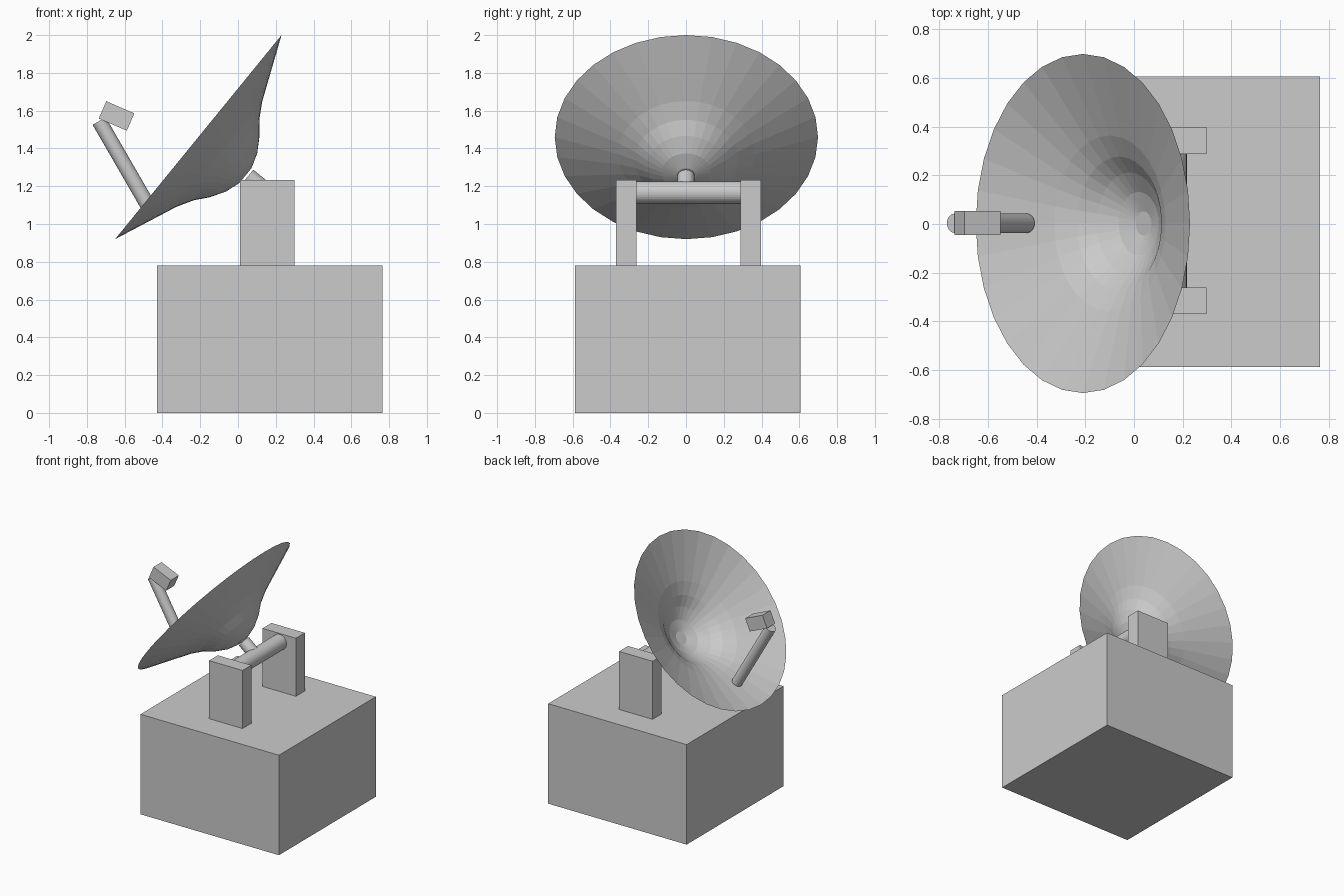
import bpy, bmesh, math
from mathutils import Vector, Matrix

if "Cube" in bpy.data.objects:
    bpy.data.objects.remove(bpy.data.objects["Cube"], do_unlink=True)

# Single grey material
grey = bpy.data.materials.new("light grey")
grey.use_nodes = True
grey.diffuse_color = (0.6, 0.6, 0.6, 1)
grey.node_tree.nodes["Principled BSDF"].inputs["Base Color"].default_value = (0.6, 0.6, 0.6, 1)


def add_object(name, bm):
    mesh = bpy.data.meshes.new(name)
    bm.to_mesh(mesh)
    bm.free()
    mesh.materials.append(grey)
    obj = bpy.data.objects.new(name, mesh)
    bpy.context.collection.objects.link(obj)
    return obj


def box(name, low, high):
    low, high = Vector(low), Vector(high)
    bm = bmesh.new()
    bmesh.ops.create_cube(bm, size=1)
    bmesh.ops.scale(bm, vec=high - low, verts=bm.verts)
    obj = add_object(name, bm)
    obj.location = (low + high) / 2
    return obj


def rod(name, start, end, radius, sides=32):
    start, end = Vector(start), Vector(end)
    bm = bmesh.new()
    bmesh.ops.create_cone(bm, cap_ends=True, segments=sides, radius1=radius,
                          radius2=radius, depth=(end - start).length)
    obj = add_object(name, bm)
    obj.rotation_euler = (end - start).to_track_quat('Z', 'Y').to_euler()
    obj.location = (start + end) / 2
    return obj


# Base block and the two uprights
box("base", (-0.43, -0.588, 0), (0.765, 0.606, 0.78))
box("right_post", (0.01, -0.37, 0.78), (0.298, -0.262, 1.233))
box("left_post", (0.01, 0.288, 0.78), (0.298, 0.398, 1.233))

# Axle and the strut that carries the dish
rod("axle", (0.157, -0.265, 1.166), (0.157, 0.29, 1.166), 0.06)
rod("dish_strut", (0.157, 0, 1.166), (0.052, 0, 1.252), 0.046)

# Dish: profile of radius and depth behind the rim, spun round its axis
profile = [(0.05, 0.322), (0.13, 0.296), (0.21, 0.247), (0.275, 0.192),
           (0.362, 0.142), (0.697, 0)]
sides = 32
bm = bmesh.new()
rings = []
for radius, depth in profile:
    angles = [math.tau * i / sides for i in range(sides)]
    rings.append([bm.verts.new((radius * math.cos(a), radius * math.sin(a), -depth))
                  for a in angles])
bm.faces.new(rings[0])
for inner, outer in zip(rings, rings[1:]):
    for i in range(sides):
        j = (i + 1) % sides
        bm.faces.new((inner[i], outer[i], outer[j], inner[j]))
dish = add_object("dish", bm)
dish.rotation_euler = (0, math.atan2(-0.775, 0.632), 0)
dish.location = (-0.21, 0.002, 1.46)

# Feed arm and receiver
rod("feed_arm", (-0.735, 0.003, 1.545), (-0.443, 0.003, 1.039), 0.04)
receiver = box("receiver", (-0.724, -0.045, 1.522), (-0.562, 0.054, 1.622))
receiver.rotation_euler = (0, math.radians(23.4), 0)
